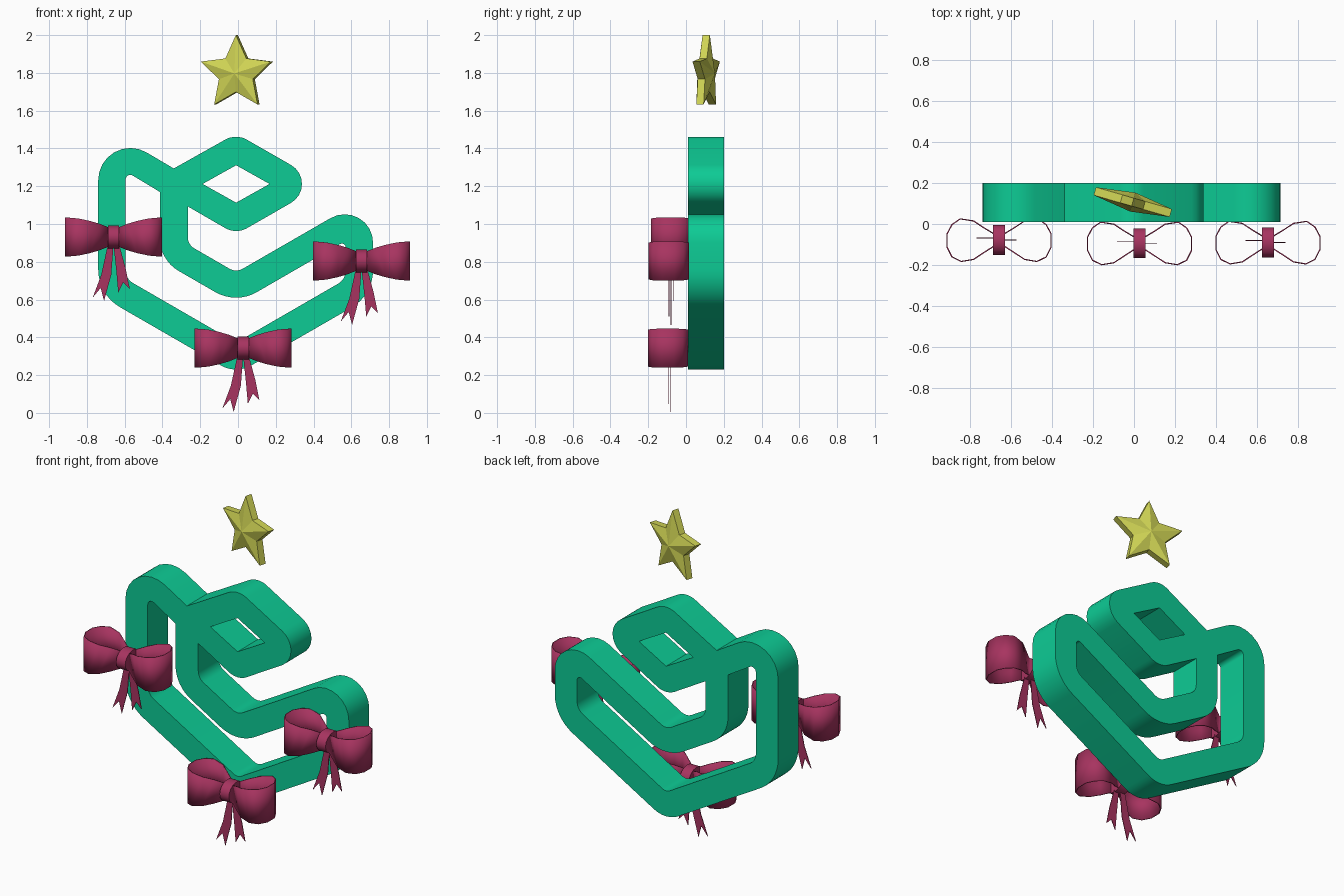
import bpy, bmesh
from math import sin, cos, pi, radians, tan
from mathutils import Vector, Matrix

if "Cube" in bpy.data.objects:
    bpy.data.objects.remove(bpy.data.objects["Cube"])


def material(name, rgb):
    m = bpy.data.materials.new(name)
    m.use_nodes = True
    m.diffuse_color = (*rgb, 1)
    m.node_tree.nodes["Principled BSDF"].inputs["Base Color"].default_value = (*rgb, 1)
    return m


GREEN = material("emerald_green", (0.004, 0.60, 0.30))
BERRY = material("berry_red", (0.39, 0.034, 0.117))
GOLD = material("pale_gold", (0.63, 0.66, 0.09))


def finish(name, bm, mat, angle=None):
    """Turn a bmesh into an object, optionally smooth with sharp edges kept."""
    mesh = bpy.data.meshes.new(name)
    bm.to_mesh(mesh)
    bm.free()
    mesh.materials.clear()
    mesh.materials.append(mat)
    ob = bpy.data.objects.new(name, mesh)
    bpy.context.collection.objects.link(ob)
    if angle:
        bpy.ops.object.select_all(action='DESELECT')
        ob.select_set(True)
        bpy.context.view_layer.objects.active = ob
        bpy.ops.object.shade_smooth_by_angle(angle=radians(angle))
    return ob


def rounded(corners, steps=8):
    """Outline from (x, z, radius) corners, with an arc at each rounded corner."""
    out = []
    for i, (x, z, r) in enumerate(corners):
        p = Vector((x, z))
        if not r:
            out.append(p)
            continue
        a = (Vector(corners[i - 1][:2]) - p).normalized()
        b = (Vector(corners[(i + 1) % len(corners)][:2]) - p).normalized()
        half = a.angle(b) / 2
        centre = p + (a + b).normalized() * (r / sin(half))
        start = p + a * (r / tan(half)) - centre
        turn = (p + b * (r / tan(half)) - centre).angle_signed(start)
        for k in range(steps + 1):
            out.append(centre + Matrix.Rotation(turn * k / steps, 2) @ start)
    return out


# Folded band: one outer outline with two openings, extruded in depth
outer = [(-.74, 1.53, .17), (-.34, 1.294, 0), (-.01, 1.479, .116), (.456, 1.212, .116),
         (-.01, .945, .116), (-.266, 1.093, 0), (-.266, .891, .07), (-.01, .743, .07),
         (.715, 1.161, .15), (.715, .623, .23), (-.01, .205, .16), (-.74, .626, .23)]
opening = [(-.595, 1.279, .025), (-.414, 1.17, 0), (-.414, .809, .2), (-.01, .576, .22),
           (.57, .911, .02), (.57, .707, .08), (-.01, .372, .05), (-.595, .71, .08)]
diamond = [(-.187, 1.212, 0), (-.01, 1.311, 0), (.167, 1.212, 0), (-.01, 1.113, 0)]

curve = bpy.data.curves.new("band_outline", 'CURVE')
curve.dimensions = '2D'
curve.fill_mode = 'BOTH'
curve.extrude = 0.095
for loop in (outer, opening, diamond):
    pts = rounded(loop)
    spline = curve.splines.new('POLY')
    spline.points.add(len(pts) - 1)
    for sp, p in zip(spline.points, pts):
        sp.co = (p.x, p.y, 0, 1)
    spline.use_cyclic_u = True
helper = bpy.data.objects.new("band_outline", curve)
bpy.context.collection.objects.link(helper)
bpy.context.view_layer.update()
flat = helper.evaluated_get(bpy.context.evaluated_depsgraph_get()).to_mesh()
bm = bmesh.new()
bm.from_mesh(flat)
bpy.data.objects.remove(helper)
bmesh.ops.remove_doubles(bm, verts=bm.verts, dist=0.0002)
bm.transform(Matrix.Translation((0, .105, 0)) @ Matrix.Rotation(pi / 2, 4, 'X'))
bmesh.ops.recalc_face_normals(bm, faces=bm.faces)
finish("folded_band", bm, GREEN, 30)


# Bow parts, all relative to the knot centre
LOOP = [(.025, .03, .05), (.075, .06, .07), (.125, .093, .085), (.19, .103, .098),
        (.23, .075, .102), (.254, .03, .103), (.254, -.035, .103), (.23, -.083, .102),
        (.185, -.105, .098), (.125, -.095, .085), (.075, -.062, .07), (.025, -.03, .05)]
TAILS = {"left": (.0, [(.0, -.04), (.015, -.18), (.025, -.295), (.052, -.24),
                       (.086, -.274), (.065, -.17), (.03, -.04)]),
         "right": (.01, [(-.03, -.04), (-.065, -.2), (-.11, -.32), (-.068, -.27),
                         (-.05, -.338), (-.012, -.2), (.0, -.04)])}


def bow(label, centre):
    place = Matrix.Translation(centre)
    # Ribbon loops: open bands, narrow at the knot
    for side, s in (("left", 1), ("right", -1)):
        bm = bmesh.new()
        rows = [[bm.verts.new((s * x, y, h * e)) for e in (-1, 1)] for x, y, h in LOOP]
        for (a, b), (c, d) in zip(rows, rows[1:]):
            bm.faces.new((a, c, d, b) if s < 0 else (a, b, d, c))
        bm.transform(place)
        ob = finish(f"{label}_bow_{side}_loop", bm, BERRY, 25)
        thick = ob.modifiers.new("ribbon_thickness", 'SOLIDIFY')
        thick.thickness = 0.006
        thick.offset = 0
    # Notched tails
    for side, (y, outline) in TAILS.items():
        bm = bmesh.new()
        face = bm.faces.new([bm.verts.new((x, y - .002, z)) for x, z in outline])
        grown = bmesh.ops.extrude_face_region(bm, geom=[face])["geom"]
        bmesh.ops.translate(bm, vec=(0, .004, 0),
                            verts=[g for g in grown if isinstance(g, bmesh.types.BMVert)])
        bmesh.ops.recalc_face_normals(bm, faces=bm.faces)
        bm.transform(place)
        finish(f"{label}_bow_{side}_tail", bm, BERRY)
    # Knot: oval roll lying along x
    bm = bmesh.new()
    bmesh.ops.create_cone(bm, cap_ends=True, segments=16, radius1=1, radius2=1, depth=.06)
    bm.transform(place @ Matrix.Diagonal((1, .073, .061, 1)) @ Matrix.Rotation(pi / 2, 4, 'Y'))
    finish(f"{label}_bow_knot", bm, BERRY, 40)


bow("upper", (-.659, -.078, .931))
bow("lower", (.027, -.094, .343))
bow("side", (.654, -.09, .804))

# Star: rim of ten points, a raised peak on the front and back
bm = bmesh.new()
rims = []
for y in (-.02, .02):
    rim = []
    for k in range(10):
        r = .098 if k % 2 else .203
        rim.append(bm.verts.new((r * sin(k * pi / 5), y, r * cos(k * pi / 5))))
    peak = bm.verts.new((0, y * 2.4, 0))
    for k in range(10):
        bm.faces.new((rim[k], rim[(k + 1) % 10], peak))
    rims.append(rim)
for k in range(10):
    n = (k + 1) % 10
    bm.faces.new((rims[0][k], rims[0][n], rims[1][n], rims[1][k]))
bmesh.ops.recalc_face_normals(bm, faces=bm.faces)
bm.transform(Matrix.Translation((-.006, .107, 1.797)) @ Matrix.Rotation(radians(-16), 4, 'Z'))
finish("star", bm, GOLD)
